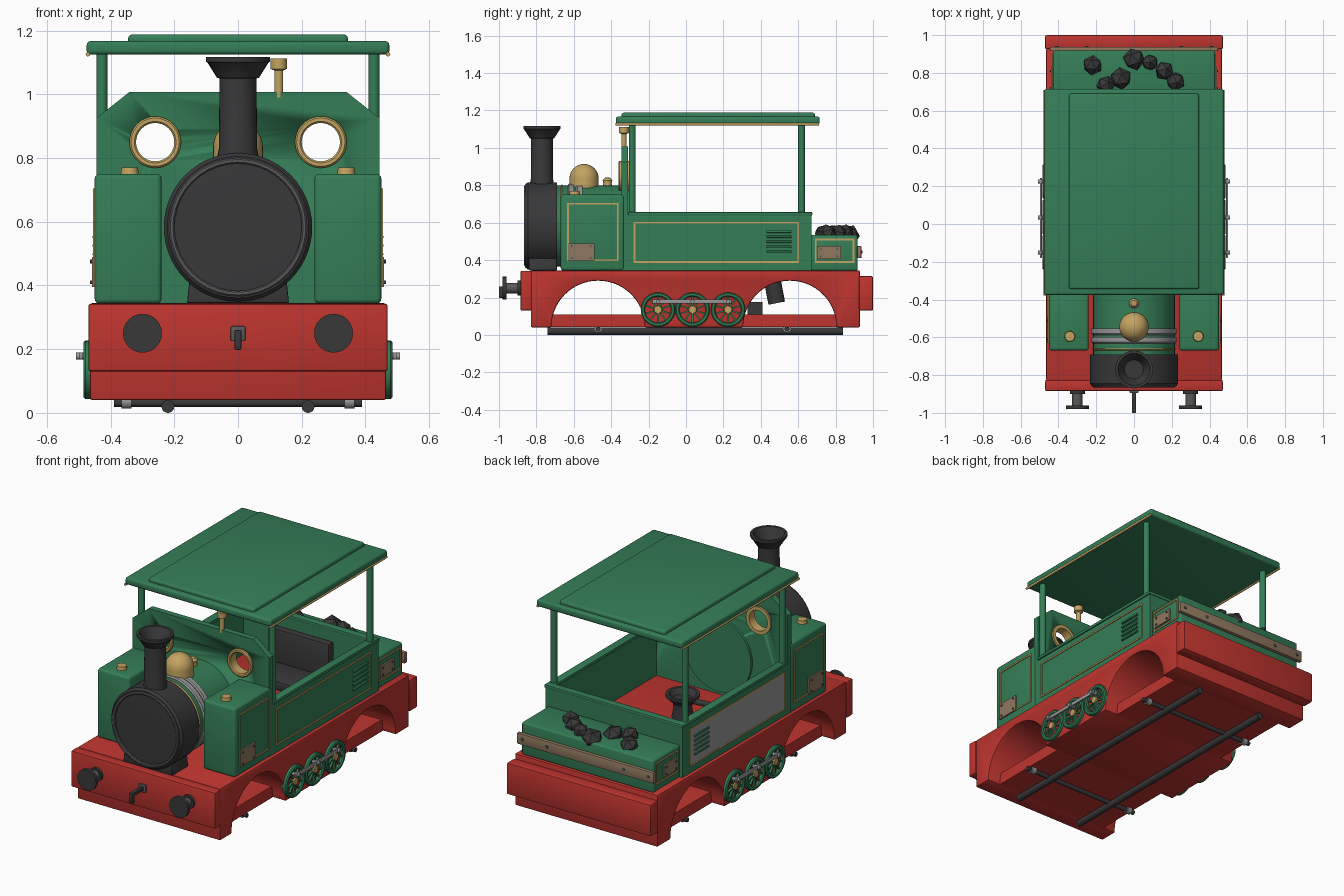
import bpy, bmesh, math, random
from mathutils import Vector, Matrix

if "Cube" in bpy.data.objects:
    bpy.data.objects.remove(bpy.data.objects["Cube"])

def material(name, rgb):
    m = bpy.data.materials.new(name)
    m.diffuse_color = (*rgb, 1)
    m.use_nodes = True
    m.node_tree.nodes["Principled BSDF"].inputs["Base Color"].default_value = m.diffuse_color
    return m

GREEN = material("green paint", (0.035, 0.21, 0.095))
RED = material("red paint", (0.52, 0.035, 0.028))
BLACK = material("black iron", (0.04, 0.04, 0.042))
GREY = material("dark grey", (0.10, 0.10, 0.105))
SILVER = material("silver metal", (0.32, 0.32, 0.33))
GOLD = material("gold trim", (0.55, 0.37, 0.12))
BROWN = material("bronze plate", (0.28, 0.19, 0.115))

def finish(bm, name, mat, bevel=0.0, seg=2):
    bmesh.ops.recalc_face_normals(bm, faces=bm.faces)
    if bevel:
        edges = [e for e in bm.edges if e.calc_face_angle(0) > 0.6]
        bmesh.ops.bevel(bm, geom=edges, offset=bevel, segments=seg, profile=0.5, affect='EDGES')
    me = bpy.data.meshes.new(name)
    bm.to_mesh(me)
    bm.free()
    me.materials.append(mat)
    for p in me.polygons:
        p.use_smooth = True
    me.set_sharp_from_angle(angle=math.radians(35))
    ob = bpy.data.objects.new(name, me)
    bpy.context.collection.objects.link(ob)
    return ob

def add_box(bm, x, y, z):
    (x0, x1), (y0, y1), (z0, z1) = sorted(x), sorted(y), sorted(z)
    m = Matrix.Translation(((x0+x1)/2, (y0+y1)/2, (z0+z1)/2)) @ Matrix.Diagonal((x1-x0, y1-y0, z1-z0, 1))
    bmesh.ops.create_cube(bm, size=1, matrix=m)

def box(name, mat, x, y, z, bevel=0.0, seg=2):
    bm = bmesh.new()
    add_box(bm, x, y, z)
    return finish(bm, name, mat, bevel, seg)

def prism(name, mat, pts, axis, a, b, bevel=0.0):
    """Extrude a 2D outline along x (pts are y,z) or y (pts are x,z)."""
    bm = bmesh.new()
    at = (lambda p: (a, *p)) if axis == 'x' else (lambda p: (p[0], a, p[1]))
    f = bm.faces.new([bm.verts.new(at(p)) for p in pts])
    ext = bmesh.ops.extrude_face_region(bm, geom=[f])
    d = Vector((b-a, 0, 0)) if axis == 'x' else Vector((0, b-a, 0))
    bmesh.ops.translate(bm, verts=[v for v in ext['geom'] if isinstance(v, bmesh.types.BMVert)], vec=d)
    return finish(bm, name, mat, bevel)

def lathe(name, mat, prof, loc, axis=(0, 0, 1), n=32):
    """Revolve (radius, height) points about an axis through loc."""
    bm = bmesh.new()
    q = Vector((0, 0, 1)).rotation_difference(Vector(axis))
    rings = [[bm.verts.new(Vector(loc) + q @ Vector((r*math.cos(t), r*math.sin(t), h)))
              for t in (2*math.pi*i/n for i in range(n))] for r, h in prof]
    for A, B in zip(rings, rings[1:]):
        for i in range(n):
            bm.faces.new((A[i], A[(i+1) % n], B[(i+1) % n], B[i]))
    bmesh.ops.remove_doubles(bm, verts=bm.verts, dist=1e-5)
    return finish(bm, name, mat)

def rod(name, mat, p0, p1, r, r2=None, n=24):
    d = Vector(p1) - Vector(p0)
    L = d.length
    return lathe(name, mat, [(0, 0), (r, 0), (r2 or r, L), (0, L)], p0, d, n)

def ring(name, mat, loc, axis, r0, r1, h):
    b = (r1-r0)*0.25
    return lathe(name, mat, [(r0, 0), (r1, 0), (r1, h-b), (r1-b, h), (r0+b, h), (r0, h-b), (r0, 0)], loc, axis, 40)

def outline(name, s, x, y0, y1, z0, z1, w=0.009):
    bm = bmesh.new()
    X = (s*x, s*(x+0.006))
    for y, z in (((y0, y1), (z0, z0+w)), ((y0, y1), (z1-w, z1)),
                 ((y0, y0+w), (z0+w, z1-w)), ((y1-w, y1), (z0+w, z1-w))):
        add_box(bm, X, y, z)
    return finish(bm, name, GOLD)

def riveted_plate(name, s, x, y0, y1, z0, z1):
    box(name, BROWN, (s*x, s*(x+0.009)), (y0, y1), (z0, z1))
    for y in (y0+0.02, y1-0.02):
        for z in (z0+0.015, z1-0.015):
            rod(name + "_rivet", GREY, (s*(x+0.005), y, z), (s*(x+0.014), y, z), 0.006, n=10)

# Chassis with wheel arches running right through
pts = [(-0.83, 0.345), (-0.83, 0.04)]
for c in (-0.47, 0.555):
    pts += [(c - 0.25*math.cos(math.pi*i/28), 0.04 + 0.25*math.sin(math.pi*i/28)) for i in range(29)]
pts += [(0.93, 0.04), (0.93, 0.345)]
prism("chassis", RED, pts, 'x', -0.465, 0.465, 0.008)
box("chassis_floor", RED, (-0.38, 0.38), (-0.8, 0.9), (0.041, 0.11))
box("front_beam", RED, (-0.47, 0.47), (-0.885, -0.825), (0.13, 0.343), 0.008)
box("rear_beam", RED, (-0.47, 0.47), (0.925, 1.0), (0.13, 0.315), 0.008)

# Underside bars and cross axles
for s in (-1, 1):
    rod("ground_bar", BLACK, (s*0.22, -0.74, 0.02), (s*0.22, 0.84, 0.02), 0.02)
for y in (-0.47, 0.54):
    rod("cross_axle", BLACK, (-0.39, y, 0.032), (0.39, y, 0.032), 0.013)
    for s in (-1, 1):
        rod("axle_nut", SILVER, (s*0.335, y, 0.036), (s*0.365, y, 0.036), 0.023, n=12)
rod("drive_motor", BLACK, (0, 0.46, 0.3), (0, 0.485, 0.17), 0.045)
box("battery", BLACK, (-0.08, 0.08), (0.33, 0.41), (0.11, 0.175))

# Small driving wheels and coupling rods
for s in (-1, 1):
    for y in (-0.15, 0.035, 0.225):
        ring("wheel_rim", GREEN, (s*0.457, y, 0.135), (s, 0, 0), 0.069, 0.092, 0.028)
        bm = bmesh.new()
        for i in range(10):
            part = bmesh.ops.create_cube(bm, size=1, matrix=Matrix.Translation((s*0.471, y, 0.135))
                @ Matrix.Rotation(2*math.pi*i/10, 4, 'X') @ Matrix.Translation((0, 0, 0.042))
                @ Matrix.Diagonal((0.012, 0.009, 0.062, 1)))
        finish(bm, "wheel_spokes", GREEN)
        rod("wheel_hub", GOLD, (s*0.46, y, 0.135), (s*0.484, y, 0.135), 0.025, 0.02)
        rod("crank_pin", SILVER, (s*0.465, y, 0.178), (s*0.508, y, 0.178), 0.011, n=12)
    box("coupling_rod", SILVER, (s*0.488, s*0.498), (-0.18, 0.243), (0.168, 0.19), 0.003)

# Buffers and hook
for s in (-1, 1):
    rod("buffer_stem", GREY, (s*0.3, -0.97, 0.25), (s*0.3, -0.88, 0.25), 0.028)
    rod("buffer_head", BLACK, (s*0.3, -0.98, 0.25), (s*0.3, -0.96, 0.25), 0.061)
    rod("buffer_base", BLACK, (s*0.3, -0.9, 0.25), (s*0.3, -0.88, 0.25), 0.04)
box("hook_plate", GREY, (-0.023, 0.023), (-0.895, -0.88), (0.225, 0.272), 0.004)
box("hook_shank", BLACK, (-0.011, 0.011), (-0.99, -0.885), (0.238, 0.26), 0.004)
box("hook_tip", BLACK, (-0.011, 0.011), (-1.0, -0.975), (0.198, 0.26), 0.004)

# Boiler, smokebox and chimney
FWD = (0, -1, 0)
rod("boiler", GREEN, (0, -0.7, 0.583), (0, -0.295, 0.583), 0.216, n=56)
for y in (-0.553, -0.598):
    ring("boiler_band", SILVER, (0, y, 0.583), FWD, 0.2, 0.226, 0.034)
ring("boiler_gold_band", GOLD, (0, -0.66, 0.583), FWD, 0.2, 0.222, 0.01)
lathe("smokebox", BLACK, [(0, 0), (0.233, 0), (0.233, 0.155), (0.222, 0.17), (0.2, 0.17),
      (0.2, 0.162), (0, 0.168)], (0, -0.69, 0.583), FWD, 56)
ring("smokebox_door_ring", GREY, (0, -0.85, 0.583), FWD, 0.2, 0.217, 0.015)
prism("smokebox_saddle", BLACK, [(-0.16, 0.345), (0.16, 0.345), (0.158, 0.365), (0.15, 0.44),
      (-0.15, 0.44), (-0.158, 0.365)], 'y', -0.84, -0.69, 0.004)
lathe("chimney", BLACK, [(0.07, 0.78), (0.06, 0.83), (0.058, 1.05), (0.066, 1.052), (0.096, 1.1),
      (0.1, 1.102), (0.1, 1.117), (0.085, 1.117), (0.05, 1.05), (0, 1.05)], (0, -0.77, 0))
lathe("steam_dome", GOLD, [(0.078, 0.77), (0.078, 0.836)] +
      [(0.078*math.cos(i*math.pi/16), 0.836 + 0.078*math.sin(i*math.pi/16)) for i in range(1, 9)], (0, -0.545, 0))
lathe("safety_valve", GOLD, [(0.03, 0.78), (0.022, 0.81), (0.026, 0.825), (0.015, 0.84), (0, 0.842)], (0, -0.42, 0))
lathe("whistle", GOLD, [(0, 0.99), (0.014, 0.99), (0.014, 1.075), (0.026, 1.08), (0.026, 1.112), (0, 1.112)],
      (0.128, -0.332, 0))

# Cab front wall with round windows
wall = prism("cab_front_wall", GREEN, [(-0.445, 0.345), (0.445, 0.345), (0.445, 0.925), (0.34, 1.008),
             (-0.34, 1.008), (-0.445, 0.925)], 'y', -0.345, -0.31)
for s in (-1, 1):
    cut = rod("window_cutter", GREEN, (s*0.26, -0.5, 0.85), (s*0.26, -0.2, 0.85), 0.062, n=40)
    cut.hide_render = True
    mod = wall.modifiers.new("window", 'BOOLEAN')
    mod.operation, mod.object = 'DIFFERENCE', cut
    bpy.context.view_layer.objects.active = wall
    bpy.ops.object.modifier_apply(modifier=mod.name)
    bpy.data.objects.remove(cut)
    ring("window_ring", GOLD, (s*0.26, -0.3, 0.85), FWD, 0.06, 0.081, 0.06)

# Tanks, cab sides, roof posts and trim on both sides
for s in (-1, 1):
    box("side_tank", GREEN, (s*0.24, s*0.45), (-0.67, -0.33), (0.343, 0.75), 0.015, 3)
    rod("tank_cap", GOLD, (s*0.34, -0.595, 0.745), (s*0.34, -0.595, 0.77), 0.029, 0.026)
    outline("tank_trim", s, 0.449, -0.635, -0.36, 0.395, 0.705)
    riveted_plate("tank_plate", s, 0.45, -0.63, -0.49, 0.395, 0.49)
    box("cab_side", GREEN, (s*0.41, s*0.445), (-0.33, 0.655), (0.343, 0.64))
    box("cab_side_rail", GREEN, (s*0.403, s*0.452), (-0.31, 0.672), (0.638, 0.657), 0.005)
    outline("cab_trim", s, 0.444, -0.28, 0.605, 0.385, 0.605)
    for i in range(5):
        z = 0.438 + 0.027*i
        box("louvre", GREEN, (s*0.44, s*0.456), (0.43, 0.565), (z, z+0.012), 0.003)
    rod("roof_post_front", GREEN, (s*0.427, -0.288, 0.65), (s*0.427, -0.288, 1.13), 0.018)
    rod("roof_post_rear", GREEN, (s*0.427, 0.618, 0.65), (s*0.427, 0.618, 1.13), 0.018)
    rod("roof_trim", GOLD, (s*0.471, -0.378, 1.126), (s*0.471, 0.71, 1.126), 0.007, n=12)
    outline("bunker_trim", s, 0.429, 0.69, 0.9, 0.385, 0.515)
    riveted_plate("bunker_plate", s, 0.43, 0.70, 0.83, 0.405, 0.475)
box("left_side_panel", SILVER, (-0.449, -0.44), (-0.27, 0.596), (0.394, 0.596))
box("cab_rear_wall", GREEN, (-0.445, 0.445), (0.635, 0.67), (0.343, 0.64))
box("cab_rear_rail", GREEN, (-0.452, 0.452), (0.63, 0.675), (0.638, 0.657), 0.005)

# Roof
box("roof", GREEN, (-0.475, 0.475), (-0.375, 0.715), (1.125, 1.167), 0.012, 3)
box("roof_raised_panel", GREEN, (-0.345, 0.345), (-0.345, 0.69), (1.155, 1.188), 0.012, 3)

# Seat and controls inside the cab
box("seat_back", BLACK, (-0.2, 0.2), (0.56, 0.61), (0.345, 0.595), 0.012)
box("seat_cushion", BLACK, (-0.2, 0.2), (0.36, 0.58), (0.345, 0.4), 0.012)
lathe("control_pedestal", BLACK, [(0, 0.34), (0.06, 0.34), (0.05, 0.4), (0.055, 0.43), (0.092, 0.465),
      (0.092, 0.48), (0.075, 0.48), (0.05, 0.45), (0, 0.45)], (0, 0.03, 0))
rod("control_handle", BLACK, (-0.05, 0.03, 0.45), (-0.2, 0.03, 0.46), 0.016)

# Bunker, rear plank and coal
box("coal_bunker", GREEN, (-0.43, 0.43), (0.665, 0.918), (0.343, 0.535), 0.012, 3)
box("rear_plank", BROWN, (-0.445, 0.445), (0.915, 0.938), (0.41, 0.475), 0.004)
for x in (-0.41, -0.25, 0.25, 0.41):
    rod("plank_rivet", GREY, (x, 0.93, 0.443), (x, 0.943, 0.443), 0.009, n=10)
random.seed(3)
for x, y, r in ((-0.22, 0.84, 0.053), (0, 0.872, 0.06), (0.085, 0.855, 0.045), (0.16, 0.81, 0.052),
                (0.22, 0.755, 0.052), (-0.07, 0.77, 0.06), (-0.15, 0.735, 0.05)):
    bm = bmesh.new()
    rot = Matrix.Rotation(random.random()*3, 4, 'Z') @ Matrix.Rotation(random.random(), 4, 'X')
    bmesh.ops.create_icosphere(bm, subdivisions=1, radius=r, matrix=Matrix.Translation((x, y, 0.59-r*0.95)) @ rot)
    for p in finish(bm, "coal_lump", BLACK).data.polygons:
        p.use_smooth = False
